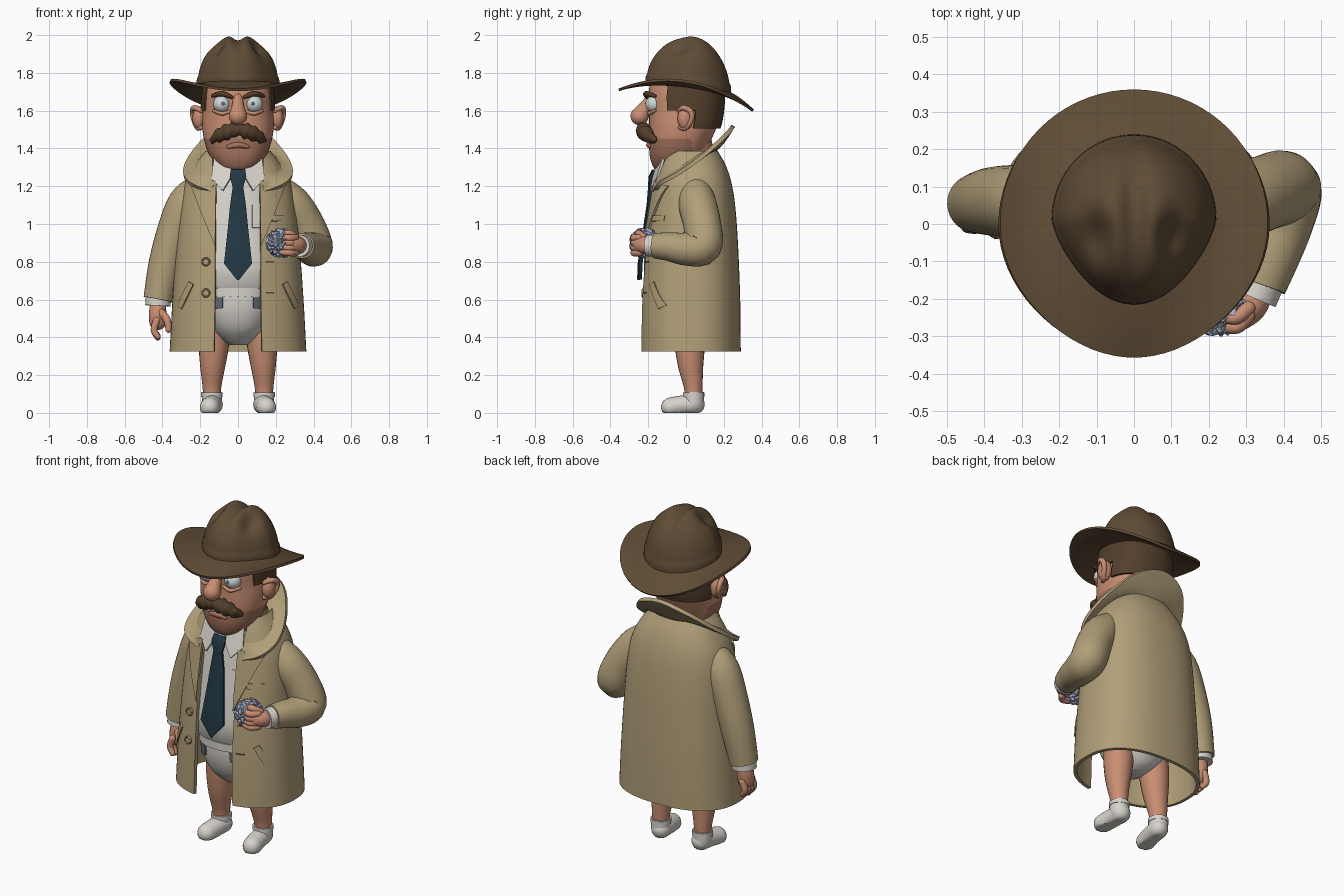
import bpy, bmesh, math, random
from mathutils import Vector

if "Cube" in bpy.data.objects:
    bpy.data.objects.remove(bpy.data.objects["Cube"])
random.seed(4)
S, C, PI = math.sin, math.cos, math.pi

def mat(name, r, g, b):
    m = bpy.data.materials.new(name)
    m.diffuse_color = (r, g, b, 1)
    m.use_nodes = True
    m.node_tree.nodes["Principled BSDF"].inputs["Base Color"].default_value = m.diffuse_color
    return m
COAT = mat("coat tan", .44, .345, .19)
HAT = mat("hat brown", .115, .072, .036)
SKIN = mat("skin", .58, .27, .17)
STUB = mat("stubble skin", .38, .17, .11)
HAIR = mat("hair brown", .088, .05, .025)
WHITE = mat("white cloth", .68, .65, .6)
TIE = mat("tie navy", .016, .04, .058)
PAPER = mat("paper blue grey", .36, .4, .54)
SLATE = mat("slate", .13, .15, .19)
EYE = mat("eye white", .62, .68, .68)

# ---------- helpers ----------
def make(name, verts, faces, m, thick=0):
    me = bpy.data.meshes.new(name)
    me.from_pydata([tuple(v) for v in verts], [], faces)
    bm = bmesh.new()
    bm.from_mesh(me)
    bmesh.ops.recalc_face_normals(bm, faces=bm.faces)
    bm.to_mesh(me)
    bm.free()
    o = bpy.data.objects.new(name, me)
    bpy.context.collection.objects.link(o)
    me.materials.append(m)
    if thick:
        s = o.modifiers.new("thickness", 'SOLIDIFY')
        s.thickness, s.offset = thick, 0
    return o

def grid(name, rows, m, closed=True, caps=True, thick=0):
    n = len(rows[0])
    verts = [v for r in rows for v in r]
    faces = [(i*n+j, i*n+(j+1) % n, (i+1)*n+(j+1) % n, (i+1)*n+j)
             for i in range(len(rows)-1) for j in range(n if closed else n-1)]
    if closed and caps:
        faces += [tuple(range(n)), tuple(range(len(verts)-n, len(verts)))]
    return make(name, verts, faces, m, thick)

def smooth(rows, k=5):  # Catmull-Rom through the given tuples
    p = [rows[0]] + list(rows) + [rows[-1]]
    out = []
    for i in range(1, len(p)-2):
        for s in range(k):
            t = s/k
            out.append(tuple(.5*(2*b+(c-a)*t+(2*a-5*b+4*c-d)*t*t+(3*b-a-3*c+d)*t**3)
                             for a, b, c, d in zip(*p[i-1:i+3])))
    return out + [tuple(rows[-1])]

def oval(row, a, n):  # row = z, half width, front y, back y
    z, rx, yf, yb = row[:4]
    pw = lambda v: math.copysign(abs(v)**(2/n), v)
    return (rx*pw(S(a)), (yf+yb)/2-(yb-yf)/2*pw(C(a)), z)

def loft(name, rows, m, n=2.3, seg=48):
    return grid(name, [[oval(r, 2*PI*j/seg, n) for j in range(seg)] for r in rows], m)

def front_y(rows, x, z, n):  # front surface of a lofted shape
    a, b = min(zip(rows, rows[1:]), key=lambda p: abs((p[0][0]+p[1][0])/2-z))
    t = (z-a[0])/(b[0]-a[0])
    rx, yf, yb = [a[i]+(b[i]-a[i])*t for i in (1, 2, 3)]
    return (yf+yb)/2-(yb-yf)/2*max(0, 1-min(1, abs(x)/rx)**n)**(1/n)

def patch(name, rows, n, q, m, off=.012, thick=.009):  # plate laid on a surface; q = 4 (x, z)
    k, out = 8, []
    for i in range(k+1):
        u, r = i/k, []
        for j in range(k+1):
            v = j/k
            x, z = [(q[0][c]*(1-v)+q[1][c]*v)*(1-u)+(q[3][c]*(1-v)+q[2][c]*v)*u for c in (0, 1)]
            r.append((x, front_y(rows, x, z, n)-off, z))
        out.append(r)
    return grid(name, out, m, closed=False, thick=thick)

def tube(name, pts, m, seg=20, k=5, ends=(True, True)):  # pts = x, y, z, radius
    p = smooth(pts, k)
    c = [Vector(q[:3]) for q in p]
    d = [(c[min(i+1, len(c)-1)]-c[max(i-1, 0)]).normalized() for i in range(len(c))]
    rings = [(c[i], d[i], p[i][3]) for i in range(len(c))]
    dome = [(S(t*PI/10), C(t*PI/10)) for t in (1, 2, 3, 4, 4.8)]
    if ends[0]:
        rings = [(c[0]-d[0]*p[0][3]*s, d[0], p[0][3]*q) for s, q in dome[::-1]] + rings
    if ends[1]:
        rings += [(c[-1]+d[-1]*p[-1][3]*s, d[-1], p[-1][3]*q) for s, q in dome]
    u, out = rings[0][1].orthogonal().normalized(), []
    for o, t, r in rings:
        u = (u-t*u.dot(t)).normalized()
        w = t.cross(u)
        out.append([o+(u*C(2*PI*j/seg)+w*S(2*PI*j/seg))*r for j in range(seg)])
    return grid(name, out, m)

def ball(name, loc, scale, m):
    bpy.ops.mesh.primitive_uv_sphere_add(segments=28, ring_count=16, radius=1, location=loc)
    o = bpy.context.object
    o.name, o.scale = name, scale
    o.data.materials.append(m)
    return o

# ---------- coat ----------
coat = smooth([(.325, .352, -.235, .28, .125), (.6, .337, -.23, .277, .12), (.9, .315, -.208, .265, .12),
               (1.1, .295, -.178, .25, .12), (1.22, .268, -.158, .23, .125), (1.31, .22, -.135, .2, .13),
               (1.38, .165, -.11, .16, .13)])
rows = []
for r in coat:
    a0 = math.asin((r[4]/r[1])**1.2)
    rows.append([oval(r, a0+(2*PI-2*a0)*j/64, 2.4) for j in range(65)])
grid("coat_body", rows, COAT, closed=False, thick=.02)
outer = [(.15, -.165, 1.17), (.255, -.135, 1.215), (.29, -.03, 1.275), (.25, .1, 1.37), (.15, .215, 1.475), (0, .25, 1.52)]
inner = [(.125, -.165, 1.2), (.145, -.11, 1.28), (.165, -.01, 1.34), (.155, .06, 1.365), (.1, .12, 1.38), (0, .145, 1.385)]
mir = lambda p: smooth(p + [(-x, y, z) for x, y, z in p[-2::-1]])
lo, hi = mir(inner), mir(outer)
grid("coat_collar", [[Vector(a).lerp(Vector(b), t/6)+Vector((0, 0, -.012*S(PI*t/6))) for a, b in zip(lo, hi)]
                     for t in range(7)], COAT, closed=False, thick=.022)
for s in (-1, 1):
    P = lambda nm, q, m=COAT, **k: patch(nm, coat, 2.4, [(s*x, z) for x, z in q], m, **k)
    P("lapel", [(.115, 1.23), (.245, 1.2), (.19, 1.05), (.12, .88)], off=.018, thick=.014)
    P("pocket_welt", [(.235, .68), (.26, .695), (.32, .57), (.297, .55)], off=.016, thick=.012)
P("breast_pocket_welt", [(.18, 1.045), (.265, 1.045), (.265, 1.015), (.18, 1.015)], off=.015)
for z in (.8, .635):
    P("buttonhole", [(.145, z+.004), (.19, z+.004), (.19, z-.004), (.145, z-.004)], HAT, thick=.004)
    y = front_y(coat, .17, z, 2.4)-.018
    bpy.ops.mesh.primitive_cylinder_add(vertices=20, radius=.02, depth=.016, location=(-.17, y, z), rotation=(PI/2, 0, 0))
    bpy.context.object.name = "button"
    bpy.context.object.data.materials.append(COAT)
    bpy.ops.mesh.primitive_torus_add(major_radius=.019, minor_radius=.005, major_segments=20, minor_segments=8,
                                     location=(-.17, y-.006, z), rotation=(PI/2, 0, 0))
    bpy.context.object.name = "button_rim"
    bpy.context.object.data.materials.append(COAT)

# ---------- arms and hands ----------
tube("hanging_sleeve", [(-.19, .05, 1.2, .075), (-.27, .055, 1.11, .1), (-.335, .06, .95, .097),
                        (-.385, .06, .78, .09), (-.422, .055, .6, .079)], COAT, 32, ends=(True, False))
tube("hanging_cuff", [(-.42, .055, .64, .066), (-.424, .054, .567, .068)], WHITE, 28, 2, (False, False))
tube("hanging_palm", [(-.425, .052, .59, .038), (-.425, .045, .53, .047), (-.425, .04, .485, .046)], SKIN)
for i in range(4):
    y = -.002+.028*i
    tube("hanging_finger", [(-.43, y, .49, .019), (-.445, y-.004, .44, .018), (-.425, y-.01, .398+.006*abs(i-1), .015)], SKIN, 12)
tube("hanging_thumb", [(-.405, .015, .53, .022), (-.375, -.015, .49, .02), (-.368, -.025, .44, .016)], SKIN, 12)
tube("bent_sleeve", [(.19, .05, 1.2, .075), (.28, .06, 1.11, .1), (.355, .085, 1.0, .1), (.402, .09, .885, .1),
                     (.39, .0, .868, .088), (.365, -.09, .88, .076), (.34, -.165, .885, .067)], COAT, 32, ends=(True, False))
tube("bent_cuff", [(.35, -.14, .885, .058), (.325, -.2, .885, .058)], WHITE, 28, 2, (False, False))
tube("bent_palm", [(.335, -.18, .885, .04), (.31, -.215, .888, .048), (.285, -.235, .89, .048)], SKIN)
for i in range(4):
    z = .848+.026*i
    tube("bent_finger", [(.305, -.245, z, .019), (.275, -.275, z, .019), (.235, -.272, z+.002, .016)], SKIN, 12)
tube("bent_thumb", [(.305, -.225, .93, .02), (.275, -.25, .95, .019), (.245, -.25, .95, .015)], SKIN, 12)

# crumpled paper
bpy.ops.mesh.primitive_ico_sphere_add(subdivisions=4, radius=.078, location=(.225, -.22, .9))
paper = bpy.context.object
paper.name = "crumpled_paper"
paper.data.materials.append(PAPER)
for v in paper.data.vertices:
    v.co *= random.uniform(.84, 1.08)

# ---------- shirt, tie, underwear ----------
shirt = smooth([(.61, .2, -.165, .17), (.66, .24, -.2, .2), (.76, .255, -.222, .2), (.9, .25, -.205, .2), (1.1, .23, -.172, .18),
                (1.22, .19, -.152, .15), (1.28, .145, -.14, .13), (1.34, .12, -.11, .11)])
loft("shirt", shirt, WHITE, 2.2)
patch("shirt_pocket", shirt, 2.2, [(.075, 1.1), (.118, 1.1), (.118, .98), (.075, .98)], WHITE, off=.004, thick=.006)
for s in (-1, 1):
    q = [Vector((s*x, y, z)) for x, y, z in ((.02, -.165, 1.275), (.125, -.115, 1.36), (.14, -.15, 1.24), (.08, -.185, 1.175))]
    grid("shirt_collar", [[q[0].lerp(q[1], t/5) for t in range(6)], [q[3].lerp(q[2], t/5) for t in range(6)]],
         WHITE, closed=False, thick=.014)
tie = [(1.285, .036, -.172), (1.25, .042, -.19), (1.195, .026, -.192), (1.1, .04, -.2), (1.0, .05, -.215),
       (.9, .061, -.23), (.79, .073, -.247), (.705, .004, -.25)]
grid("tie", [[(w*t, y+.008*abs(t), z) for t in (-1, -.5, 0, .5, 1)] for z, w, y in tie], TIE, closed=False, thick=.018)
pants = smooth([(.36, .045, -.06, .06), (.385, .085, -.1, .11), (.45, .145, -.16, .16), (.55, .19, -.195, .19), (.67, .205, -.2, .19)])
loft("underpants", pants, WHITE, 2.2)
for s in (-1, 1):
    patch("side_tab", pants, 2.2, [(s*x, z) for x, z in ((.08, .61), (.122, .61), (.118, .55), (.08, .555))], SLATE, off=.006)
patch("waistband", pants, 2.2, [(-.15, .66), (.15, .66), (.15, .615), (-.15, .615)], WHITE, off=.004, thick=.008)

# ---------- legs and socks ----------
for s in (-1, 1):
    tube("leg", [(s*.12, .015, .5, .085), (s*.128, .02, .36, .08), (s*.134, .025, .25, .067), (s*.138, .038, .14, .05), (s*.138, .04, .06, .045)], SKIN, 24)
    tube("sock_ankle", [(s*.138, .04, .11, .054), (s*.138, .042, .05, .053)], WHITE, 24, 4, (False, True))
    tube("sock_cuff", [(s*.138, .04, .108, .057), (s*.138, .04, .085, .057)], WHITE, 24, 2, (False, False))
    tube("sock_foot", [(s*.133, .046, .045, .053), (s*.14, -.02, .04, .052), (s*.15, -.08, .03, .052)], WHITE, 24)
for o in bpy.data.objects:
    if o.name.startswith("sock"):
        for v in o.data.vertices:
            v.co.z = max(0, v.co.z)

# ---------- head ----------
skull = smooth([(1.275, .06, -.14, .02), (1.30, .105, -.172, .05), (1.36, .15, -.192, .09), (1.44, .178, -.195, .13), (1.52, .19, -.195, .165),
                (1.60, .186, -.195, .18), (1.68, .182, -.2, .185), (1.76, .17, -.185, .18)], 6)
head = loft("head", skull, SKIN, 2.3, 64)
head.data.materials.append(STUB)
for f in head.data.polygons:
    f.material_index = int(f.center.z < 1.455 and f.center.y < .03)
tube("neck", [(0, .02, 1.2, .1), (0, .02, 1.42, .12)], SKIN, 32)
hair = loft("hair", [(z, rx+.012, yf, yb+.022) for z, rx, yf, yb in skull], HAIR, 2.3, 64)
bm = bmesh.new()
bm.from_mesh(hair.data)
def bald(c):
    return c.z < 1.51 or c.y < -.1 or (c.y < .045 and c.z < 1.6)
bmesh.ops.delete(bm, geom=[f for f in bm.faces if bald(f.calc_center_median())], context='FACES')
bm.to_mesh(hair.data)
bm.free()
hair.modifiers.new("thickness", 'SOLIDIFY').thickness = .02
tube("nose", [(0, -.185, 1.67, .024), (0, -.215, 1.62, .034), (0, -.245, 1.572, .049)], SKIN, 24)
wave = [(.132, -.17, 1.445, .018), (.1, -.2, 1.468, .034), (.05, -.222, 1.49, .041), (0, -.226, 1.5, .034)]
must = tube("moustache", wave + [(-x, y, z, r) for x, y, z, r in wave[-2::-1]], HAIR, 24, 8)
for v in must.data.vertices:  # combed ridges
    v.co.z += .005*S(v.co.x*150)
tube("lower_lip", [(-.05, -.185, 1.41, .012), (0, -.195, 1.418, .016), (.05, -.185, 1.41, .012)], STUB, 12)
for s in (-1, 1):
    ball("eye", (s*.085, -.168, 1.635), (.046, .046, .046), EYE)
    ball("pupil", (s*.08, -.212, 1.638), (.011, .004, .011), SLATE)
    tube("eyebrow", [(s*.035, -.208, 1.672, .01), (s*.085, -.21, 1.69, .015), (s*.135, -.165, 1.678, .009)], HAIR, 12)
    tube("eye_bag", [(s*.04, -.192, 1.597, .008), (s*.085, -.196, 1.585, .011), (s*.13, -.165, 1.6, .008)], SKIN, 12)
    ball("ear", (s*.205, -.003, 1.56), (.036, .042, .062), SKIN)
    tube("ear_rim", [(s*.195, -.035, 1.6, .013), (s*.23, -.012, 1.615, .015), (s*.24, .025, 1.595, .015),
                     (s*.235, .03, 1.555, .014), (s*.215, .0, 1.51, .014), (s*.195, -.03, 1.51, .012)], SKIN, 12)

# ---------- hat ----------
SEG = 72
def plan(a, f):  # egg-shaped crown outline, narrower at the front
    return .215*f*S(a)*(1-.22*max(0, C(a))), .012-.222*f*C(a)
def base(a):
    return 1.728+.03*C(a)-.006*C(2*a)
crown = []
for i in range(31):
    p = PI/2*i/30*.995
    f = C(p)*(1.025 if S(p) < .2 else 1)
    row = []
    for j in range(SEG):
        a = 2*PI*j/SEG
        x, y = plan(a, f)
        z = base(a)-.01+(2.022-base(a))*S(p)
        dent = .075*math.exp(-((abs(x)-.115)/.045)**2-((y+.045)/.07)**2)
        z -= (dent+.04*math.exp(-(x/.04)**2))*S(p)**2
        row.append((x*(1-dent*1.2), y, z))
    crown.append(row)
grid("hat_crown", crown, HAT)
brim = []
for i in range(11):
    t, row = i/10, []
    for j in range(SEG):
        a = 2*PI*j/SEG
        x0, y0 = plan(a, .97)
        x1, y1 = .36*S(a)*(1-.1*max(0, C(a))**2), -.355*C(a)
        edge = 1.705+.055*C(a)-.05*C(2*a)
        z = base(a)+(edge-base(a))*t**1.3-.012*S(PI*t)*abs(S(a))
        row.append((x0+(x1-x0)*t, y0+(y1-y0)*t, z))
    brim.append(row)
grid("hat_brim", brim, HAT, caps=False, thick=.014)

# ---------- finish: apply thickness, smooth shading ----------
bpy.ops.object.select_all(action='SELECT')
bpy.context.view_layer.objects.active = head
bpy.ops.object.convert(target='MESH')
paper.select_set(False)
bpy.ops.object.shade_smooth_by_angle(angle=math.radians(45))
